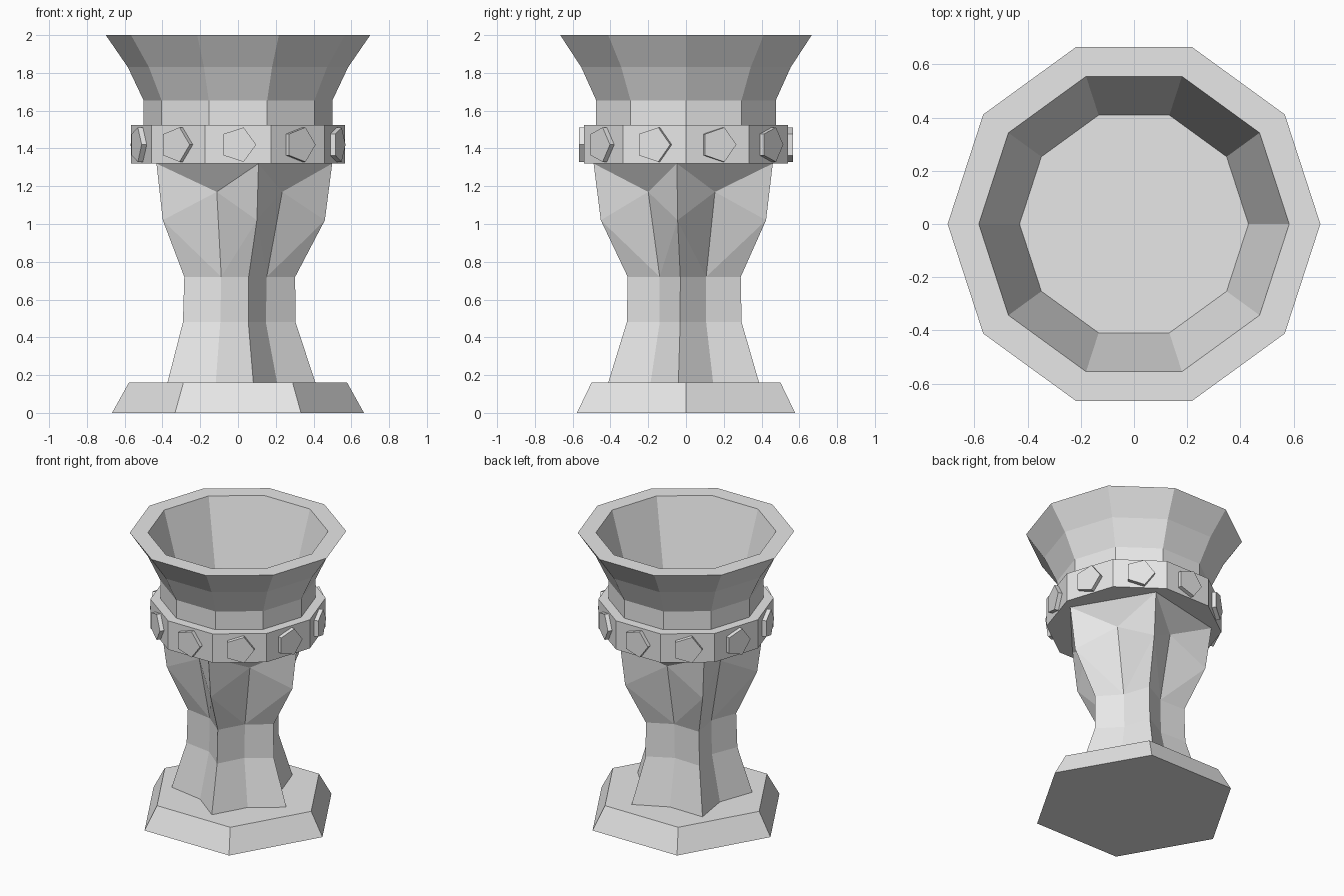
import bpy, bmesh
from math import cos, sin, pi, radians
from mathutils import Matrix, Vector

cube = bpy.data.objects.get("Cube")
if cube:
    bpy.data.objects.remove(cube)

stone = bpy.data.materials.new("grey_stone")
stone.use_nodes = True
GREY = (0.8, 0.8, 0.8, 1)
stone.diffuse_color = GREY
stone.node_tree.nodes["Principled BSDF"].inputs["Base Color"].default_value = GREY


def finish(bm, name):
    bmesh.ops.recalc_face_normals(bm, faces=bm.faces)
    mesh = bpy.data.meshes.new(name)
    bm.to_mesh(mesh)
    bm.free()
    mesh.materials.append(stone)
    obj = bpy.data.objects.new(name, mesh)
    bpy.context.scene.collection.objects.link(obj)
    return obj


def ring(bm, radius, z, sides, turn=0.0, cx=0.0):
    return [bm.verts.new((cx + radius * cos(turn + 2 * pi * i / sides),
                          radius * sin(turn + 2 * pi * i / sides), z))
            for i in range(sides)]


def lathe(name, profile, sides):
    """Sweep (radius, z) points round the z axis and cap both ends."""
    bm = bmesh.new()
    rings = [ring(bm, r, z, sides) for r, z in profile]
    for a, b in zip(rings, rings[1:]):
        for i in range(sides):
            j = (i + 1) % sides
            bm.faces.new((a[i], a[j], b[j], b[i]))
    bm.faces.new(rings[0])
    bm.faces.new(rings[-1])
    return finish(bm, name)


# Hexagonal foot
lathe("base", [(0.667, 0), (0.578, 0.16)], 6)

# Ten-sided cup: collar band, neck, flared rim and tapered hollow
COLLAR_R, COLLAR_LOW, COLLAR_HIGH = 0.567, 1.32, 1.525
lathe("cup", [(COLLAR_R, COLLAR_LOW), (COLLAR_R, COLLAR_HIGH), (0.5, COLLAR_HIGH),
              (0.5, 1.655), (0.583, 1.83), (0.7, 2.0), (0.583, 2.0), (0.43, 1.45)], 10)


# Five-ribbed stem: star section that closes to a pentagon under the collar
def build_stem():
    bm = bmesh.new()
    turn, half = radians(-77.5), pi / 5
    ribs = [ring(bm, r, z, 5, turn, cx) for r, z, cx in
            [(0.422, 0.16, -0.01), (0.321, 0.48, -0.015), (0.316, 0.72, -0.012),
             (0.462, 1.02, 0), (0.501, COLLAR_LOW, 0)]]
    grooves = [ring(bm, r, z, 5, turn + half, cx) for r, z, cx in
               [(0.283, 0.16, -0.005), (0.21, 0.48, -0.01), (0.21, 0.72, -0.005),
                (0.302, 1.17, 0.008)]]
    for i in range(5):
        j = (i + 1) % 5
        for k in (i, j):
            for n in range(2):
                bm.faces.new((ribs[n][k], grooves[n][i], grooves[n + 1][i], ribs[n + 1][k]))
            # Faceted swelling either side of the groove
            bm.faces.new((ribs[2][k], grooves[2][i], ribs[3][k]))
            bm.faces.new((ribs[3][k], grooves[2][i], grooves[3][i]))
            bm.faces.new((ribs[3][k], grooves[3][i], ribs[4][k]))
        bm.faces.new((ribs[4][i], grooves[3][i], ribs[4][j]))
    bm.faces.new([v for pair in zip(ribs[0], grooves[0]) for v in pair])
    bm.faces.new(ribs[4])
    return finish(bm, "stem")


build_stem()

# Pentagonal studs, one on each flat of the collar
apothem = COLLAR_R * cos(pi / 10)
for i in range(10):
    angle = (i + 0.5) * pi / 5
    out = Vector((cos(angle), sin(angle), 0))
    bm = bmesh.new()
    bmesh.ops.create_cone(bm, cap_ends=True, segments=5, radius1=0.096,
                          radius2=0.096, depth=0.05)
    # Point the first corner along the band, and the axis outward
    tangent = Vector((-sin(angle), cos(angle), 0))
    first = max(bm.verts, key=lambda v: v.co.y).co
    assert first.y > 0
    frame = Matrix((out.cross(tangent), tangent, out)).transposed().to_4x4()
    frame.translation = out * (apothem + 0.003) + Vector((0, 0, 1.42))
    bm.transform(frame)
    finish(bm, f"stud_{i + 1}")
